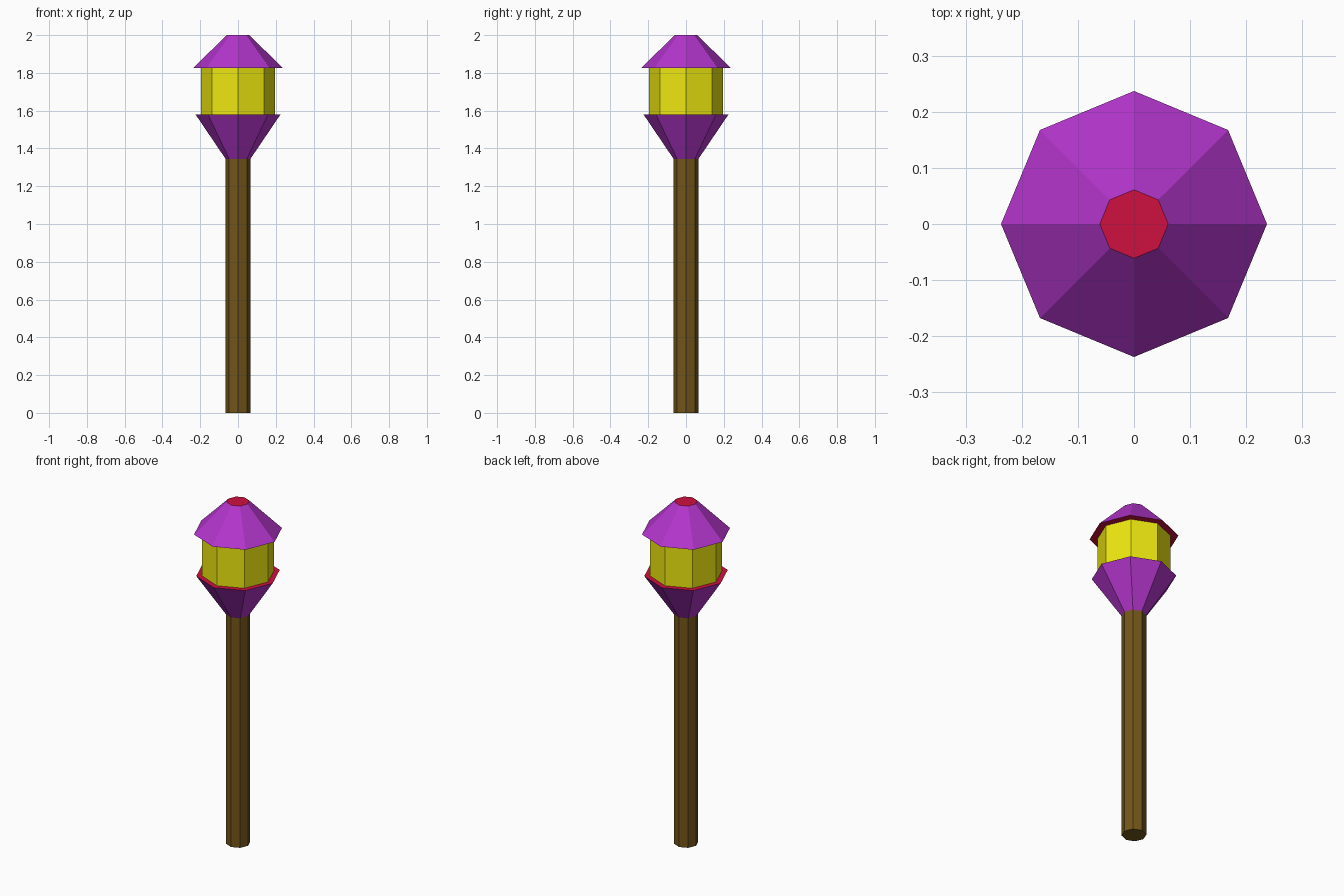
import bpy
import bmesh
from math import cos, sin, tau

if "Cube" in bpy.data.objects:
    bpy.data.objects.remove(bpy.data.objects["Cube"])

SIDES = 8


def material(name, rgb):
    m = bpy.data.materials.new(name)
    m.diffuse_color = (*rgb, 1.0)
    m.use_nodes = True
    m.node_tree.nodes["Principled BSDF"].inputs["Base Color"].default_value = m.diffuse_color
    return m


purple = material("purple", (0.45, 0.035, 0.6))
red = material("red", (0.62, 0.005, 0.05))
yellow = material("yellow", (0.85, 0.8, 0.005))
brown = material("brown", (0.17, 0.09, 0.01))


def frustum(name, r_low, z_low, r_high, z_high, side_mat, cap_mat=None, caps=(True, True)):
    """Flat-sided octagonal section with corners on the x and y axes."""
    bm = bmesh.new()
    low, high = [
        [bm.verts.new((r * cos(tau * i / SIDES), r * sin(tau * i / SIDES), z)) for i in range(SIDES)]
        for r, z in ((r_low, z_low), (r_high, z_high))
    ]
    for i in range(SIDES):
        j = (i + 1) % SIDES
        bm.faces.new((low[i], low[j], high[j], high[i]))
    if caps[0]:
        bm.faces.new(low[::-1]).material_index = 1
    if caps[1]:
        bm.faces.new(high).material_index = 1
    mesh = bpy.data.meshes.new(name)
    bm.to_mesh(mesh)
    bm.free()
    mesh.materials.append(side_mat)
    mesh.materials.append(cap_mat or side_mat)
    obj = bpy.data.objects.new(name, mesh)
    bpy.context.collection.objects.link(obj)
    return obj


# Wooden post, closed at the foot
frustum("post", 0.066, 0.0, 0.066, 1.345, brown, caps=(True, False))
# Flared holder with a red upper rim
frustum("lamp_holder", 0.066, 1.345, 0.225, 1.58, purple, red, caps=(False, True))
# Glowing lantern body, closed by the holder and roof
frustum("lantern_glass", 0.195, 1.58, 0.195, 1.825, yellow, caps=(False, False))
# Sloped roof with red underside and top
frustum("roof", 0.237, 1.825, 0.061, 2.0, purple, red)
